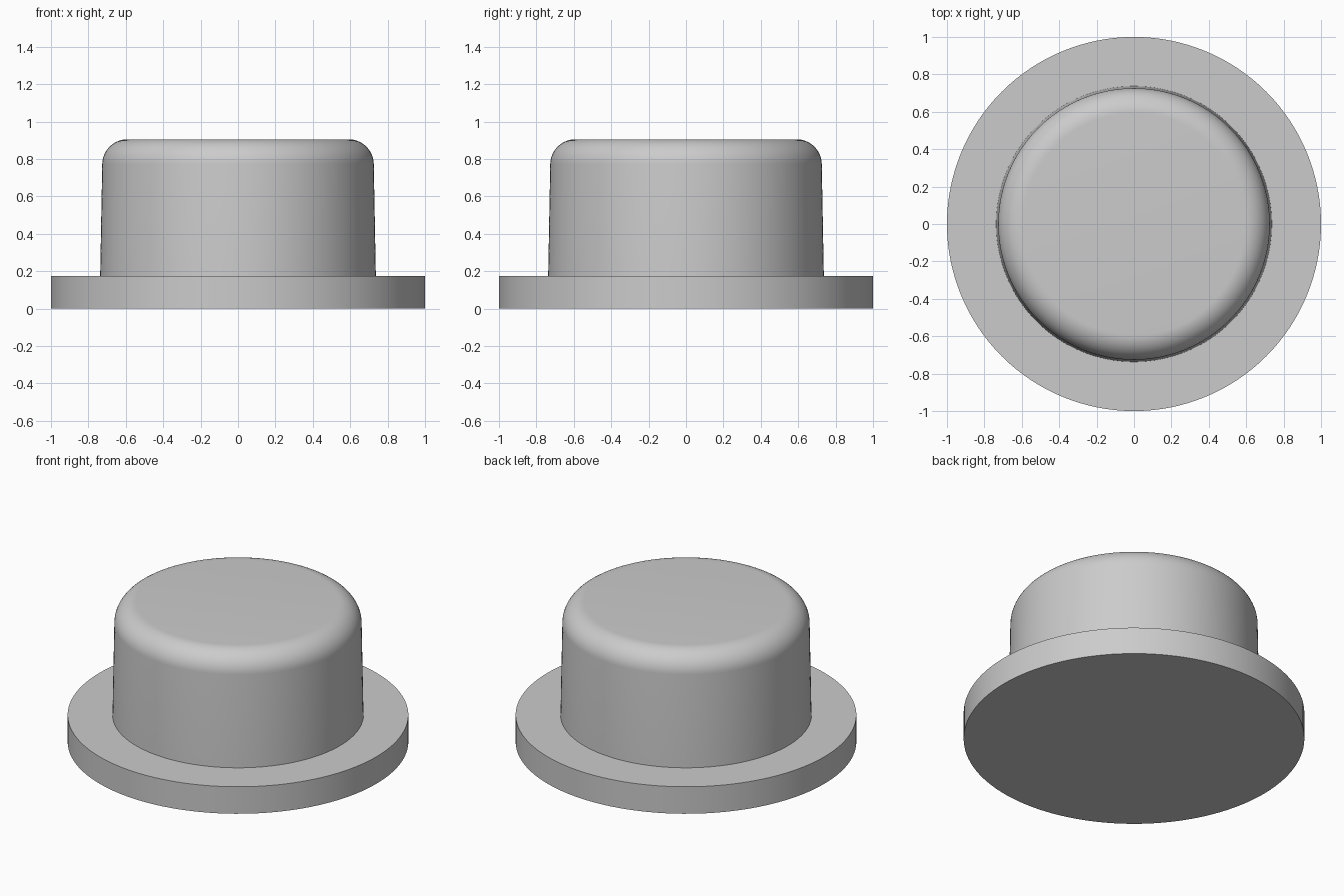
import bpy
import bmesh
import math

SEGMENTS = 128
BRIM_TOP = 0.175
HEIGHT = 0.905
FILLET = 0.135

cube = bpy.data.objects.get("Cube")
if cube:
    bpy.data.objects.remove(cube, do_unlink=True)

# Single plain grey material
grey = bpy.data.materials.new("plain_grey")
grey.use_nodes = True
colour = (0.6, 0.6, 0.6, 1)
grey.diffuse_color = colour
grey.node_tree.nodes["Principled BSDF"].inputs["Base Color"].default_value = colour


def revolve(name, profile):
    """Spin a (radius, height) profile around z, closing it where it meets the axis."""
    bm = bmesh.new()
    verts = [bm.verts.new((r, 0, z)) for r, z in profile]
    edges = [bm.edges.new(pair) for pair in zip(verts, verts[1:])]
    bmesh.ops.spin(bm, geom=verts + edges, axis=(0, 0, 1), cent=(0, 0, 0),
                   angle=math.tau, steps=SEGMENTS, use_duplicate=False)
    bmesh.ops.remove_doubles(bm, verts=bm.verts, dist=1e-5)
    # Cap the open rims with flat discs
    rims = [e for e in bm.edges if e.is_boundary]
    bmesh.ops.holes_fill(bm, edges=rims, sides=0)
    bmesh.ops.recalc_face_normals(bm, faces=bm.faces)
    mesh = bpy.data.meshes.new(name)
    bm.to_mesh(mesh)
    bm.free()
    mesh.materials.append(grey)
    obj = bpy.data.objects.new(name, mesh)
    bpy.context.collection.objects.link(obj)
    bpy.ops.object.select_all(action="DESELECT")
    obj.select_set(True)
    bpy.context.view_layer.objects.active = obj
    bpy.ops.object.shade_smooth_by_angle(angle=math.radians(30))
    return obj


# One solid: wide flange, slightly tapered body, rounded top edge
side_radius = 0.726
arc = [(side_radius - FILLET + FILLET * math.cos(a), HEIGHT - FILLET + FILLET * math.sin(a))
       for a in (math.radians(1 + 89 * i / 14) for i in range(15))]
revolve("flanged_cap", [(1, 0), (1, BRIM_TOP), (0.737, BRIM_TOP)] + arc)
